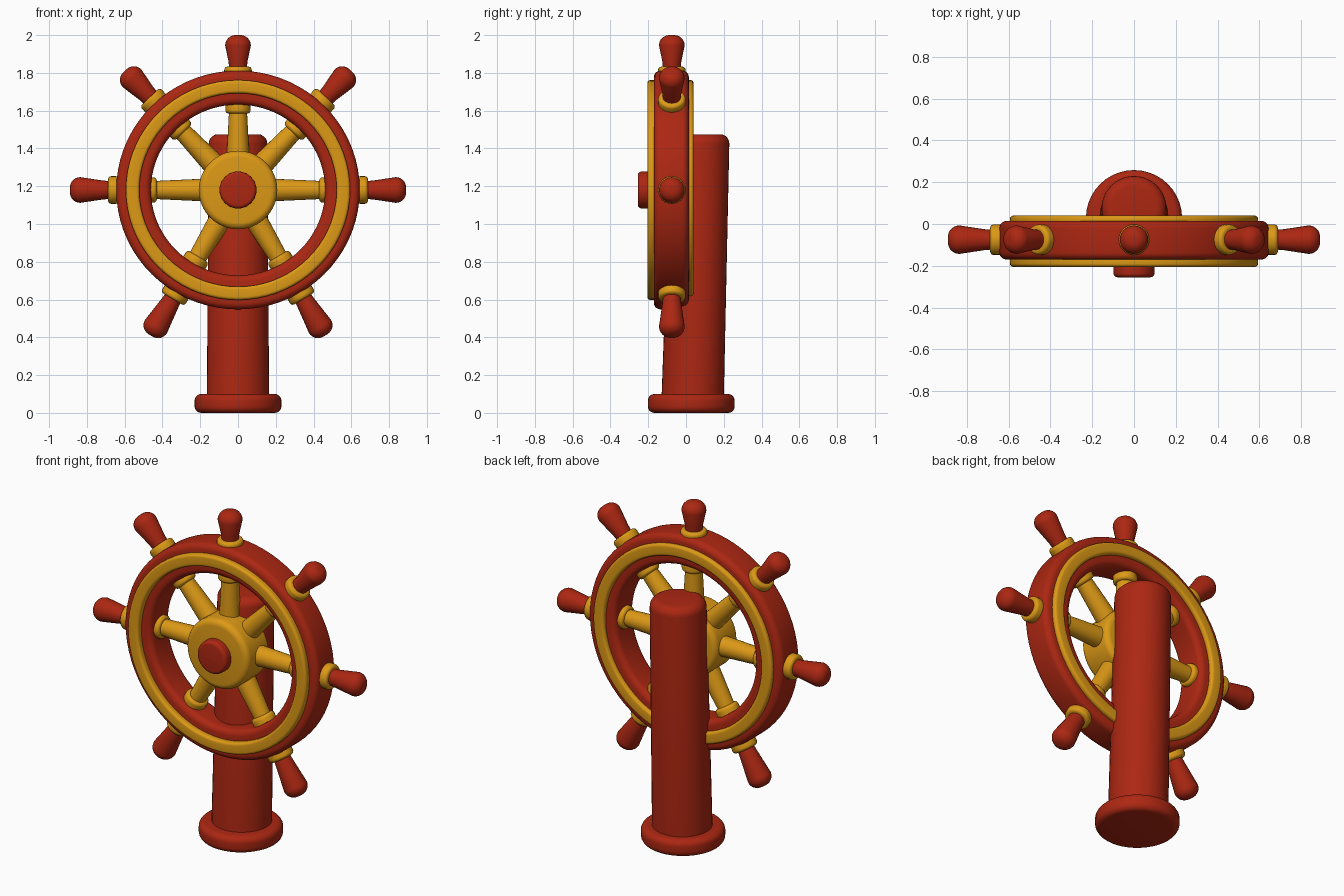
import bpy, bmesh
from math import radians, sin, cos, pi
from mathutils import Matrix, Vector

if "Cube" in bpy.data.objects:
    bpy.data.objects.remove(bpy.data.objects["Cube"], do_unlink=True)


def material(name, colour):
    m = bpy.data.materials.new(name)
    m.use_nodes = True
    m.diffuse_color = colour
    m.node_tree.nodes["Principled BSDF"].inputs["Base Color"].default_value = colour
    return m


RED = material("painted red", (0.41, 0.02, 0.006, 1))
GOLD = material("golden yellow", (0.72, 0.32, 0.008, 1))


def lathe(name, profile, mat, matrix, segments=40, closed=False):
    """Spin (radius, height) points round local z, then place the result."""
    bm = bmesh.new()
    rings = []
    for r, h in profile:
        if r == 0:
            rings.append([bm.verts.new((0, 0, h))] * segments)
        else:
            rings.append([bm.verts.new((r * cos(2 * pi * i / segments),
                                        r * sin(2 * pi * i / segments), h))
                          for i in range(segments)])
    pairs = list(zip(rings, rings[1:]))
    if closed:
        pairs.append((rings[-1], rings[0]))
    for a, b in pairs:
        for i in range(segments):
            j = (i + 1) % segments
            bm.faces.new(list(dict.fromkeys((a[i], a[j], b[j], b[i]))))
    bmesh.ops.transform(bm, matrix=matrix, verts=bm.verts)
    bmesh.ops.recalc_face_normals(bm, faces=bm.faces)
    mesh = bpy.data.meshes.new(name)
    bm.to_mesh(mesh)
    bm.free()
    mesh.materials.append(mat)
    obj = bpy.data.objects.new(name, mesh)
    bpy.context.collection.objects.link(obj)
    bpy.ops.object.select_all(action="DESELECT")
    obj.select_set(True)
    bpy.context.view_layer.objects.active = obj
    bpy.ops.object.shade_smooth_by_angle(angle=radians(40))
    return obj


def arc(r, h, size, start, end, steps=5):
    """Rounded corner of a profile, centred on (r, h)."""
    angles = [radians(start + (end - start) * i / steps) for i in range(steps + 1)]
    return [(r + size * cos(a), h + size * sin(a)) for a in angles]


def disc(radius, low, high, bevel):
    """Profile of a solid disc with rounded edges."""
    return ([(0, low)] + arc(radius - bevel, low + bevel, bevel, -90, 0)
            + arc(radius - bevel, high - bevel, bevel, 0, 90) + [(0, high)])


def band(inner, outer, low, high, bevel):
    """Closed profile of a ring with rounded edges."""
    return (arc(outer - bevel, low + bevel, bevel, -90, 0)
            + arc(outer - bevel, high - bevel, bevel, 0, 90)
            + arc(inner + bevel, high - bevel, bevel, 90, 180)
            + arc(inner + bevel, low + bevel, bevel, 180, 270))


# Pedestal, leaning slightly back
lathe("base", disc(0.23, 0, 0.1, 0.035), RED, Matrix.Translation((0, 0.028, 0)))
lean = Matrix.Identity(4)
lean[1][2] = 0.029
post = [(0, 0.05), (0.165, 0.05)] + arc(0.105, 1.425, 0.05, 0, 90) + [(0, 1.475)]
lathe("post", post, RED, Matrix.Translation((0, 0.033, 0)) @ lean)

# Wheel: local z points to the front
CENTRE = Vector((0, -0.075, 1.18))
wheel = Matrix.Translation(CENTRE) @ Matrix.Rotation(pi / 2, 4, "X")
oval = wheel @ Matrix.Diagonal((1.02, 1, 1, 1))
lathe("rim", band(0.452, 0.632, -0.09, 0.095, 0.035), RED, oval, 72, True)
for side, low, high in (("front", 0.08, 0.13), ("back", -0.115, -0.07)):
    lathe(side + "_trim_ring", band(0.512, 0.582, low, high, 0.016), GOLD, oval, 72, True)
lathe("hub", disc(0.208, -0.09, 0.13, 0.035), GOLD, wheel)
lathe("hub_cap", disc(0.098, 0.08, 0.18, 0.02), RED, wheel)

# Spokes and handles: direction, inner collar, outer collar, handle tip
ARMS = [("top", 90, 0.43, 0.63, 0.82),
        ("upper_left", 46.5, 0.445, 0.655, 0.87),
        ("upper_right", 133.5, 0.445, 0.655, 0.87),
        ("left", 0, 0.455, 0.665, 0.89),
        ("right", 180, 0.455, 0.665, 0.89),
        ("lower_left", -59, 0.435, 0.65, 0.898),
        ("lower_right", 239, 0.435, 0.65, 0.898)]
for name, angle, inner, outer, tip in ARMS:
    a = radians(angle)
    aim = Vector((cos(a), 0, sin(a))).to_track_quat("Z", "Y").to_matrix().to_4x4()
    place = Matrix.Translation(CENTRE) @ aim
    spoke = [(0, 0.1), (0.06, 0.1), (0.058, 0.22), (0.047, inner), (0.047, 0.5), (0, 0.5)]
    lathe(name + "_spoke", spoke, GOLD, place, 24)
    lathe(name + "_inner_collar", disc(0.067, inner - 0.025, inner + 0.035, 0.018), GOLD, place, 24)
    lathe(name + "_outer_collar", disc(0.073, outer - 0.035, outer + 0.023, 0.018), GOLD, place, 24)
    handle = ([(0, outer), (0.046, outer), (0.05, outer + 0.05)]
              + arc(0.013, tip - 0.055, 0.055, 0, 90, 8) + [(0, tip)])
    lathe(name + "_handle", handle, RED, place, 24)
